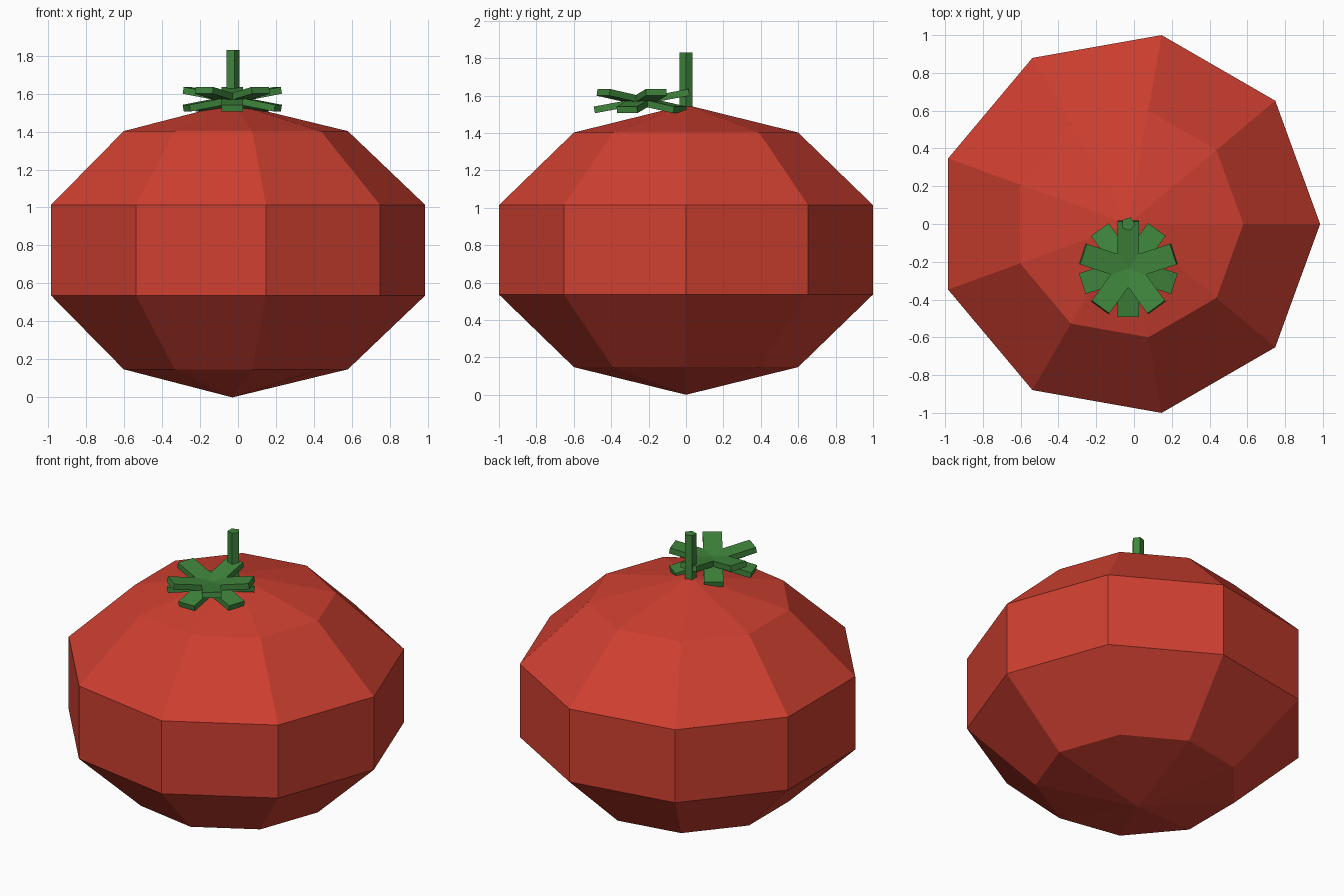
import bpy
import bmesh
from math import cos, sin, radians, tau
from mathutils import Matrix

cube = bpy.data.objects.get("Cube")
if cube:
    bpy.data.objects.remove(cube, do_unlink=True)

AXIS_X = -0.03


def make_material(name, rgb):
    mat = bpy.data.materials.new(name)
    mat.use_nodes = True
    color = (*rgb, 1.0)
    mat.diffuse_color = color
    mat.node_tree.nodes["Principled BSDF"].inputs["Base Color"].default_value = color
    return mat


def add_object(name, bm, mat):
    bmesh.ops.recalc_face_normals(bm, faces=bm.faces)
    mesh = bpy.data.meshes.new(name)
    bm.to_mesh(mesh)
    bm.free()
    mesh.materials.append(mat)
    obj = bpy.data.objects.new(name, mesh)
    bpy.context.collection.objects.link(obj)
    return obj


def lathe(name, profile, sides, mat):
    """Faceted solid of revolution; zero radius makes a pole, open ends are capped."""
    bm = bmesh.new()
    rings = []
    for r, z in profile:
        count = sides if r else 1
        rings.append([bm.verts.new((r * cos(tau * i / sides), r * sin(tau * i / sides), z))
                      for i in range(count)])
    for low, high in zip(rings, rings[1:]):
        for i in range(sides):
            j = (i + 1) % sides
            corners = [low[i % len(low)], low[j % len(low)],
                       high[j % len(high)], high[i % len(high)]]
            bm.faces.new(list(dict.fromkeys(corners)))
    for ring in (rings[0], rings[-1]):
        if len(ring) > 1:
            bm.faces.new(ring)
    obj = add_object(name, bm, mat)
    obj.location.x = AXIS_X
    return obj


red = make_material("tomato red", (0.62, 0.05, 0.03))
green = make_material("leaf green", (0.05, 0.235, 0.045))

# Squat nine-sided fruit
lathe("fruit_body", [(0, 0), (0.609, 0.148), (1.0154, 0.536),
                     (1.0154, 1.014), (0.609, 1.402), (0, 1.55)], 9, red)

# Five-sided stem
lathe("stem", [(0.037, 1.53), (0.037, 1.83)], 5, green)

# Five crossed leaf bars, each tilted up at one end
for k in range(5):
    bm = bmesh.new()
    bmesh.ops.create_cube(bm, size=1, matrix=Matrix.Diagonal((0.515, 0.115, 0.036, 1)))
    leaf = add_object(f"leaf_{k + 1}", bm, green)
    leaf.matrix_world = (Matrix.Translation((AXIS_X, -0.237, 1.57))
                         @ Matrix.Rotation(radians(90 + 72 * k), 4, "Z")
                         @ Matrix.Rotation(radians(-10.5), 4, "Y"))
